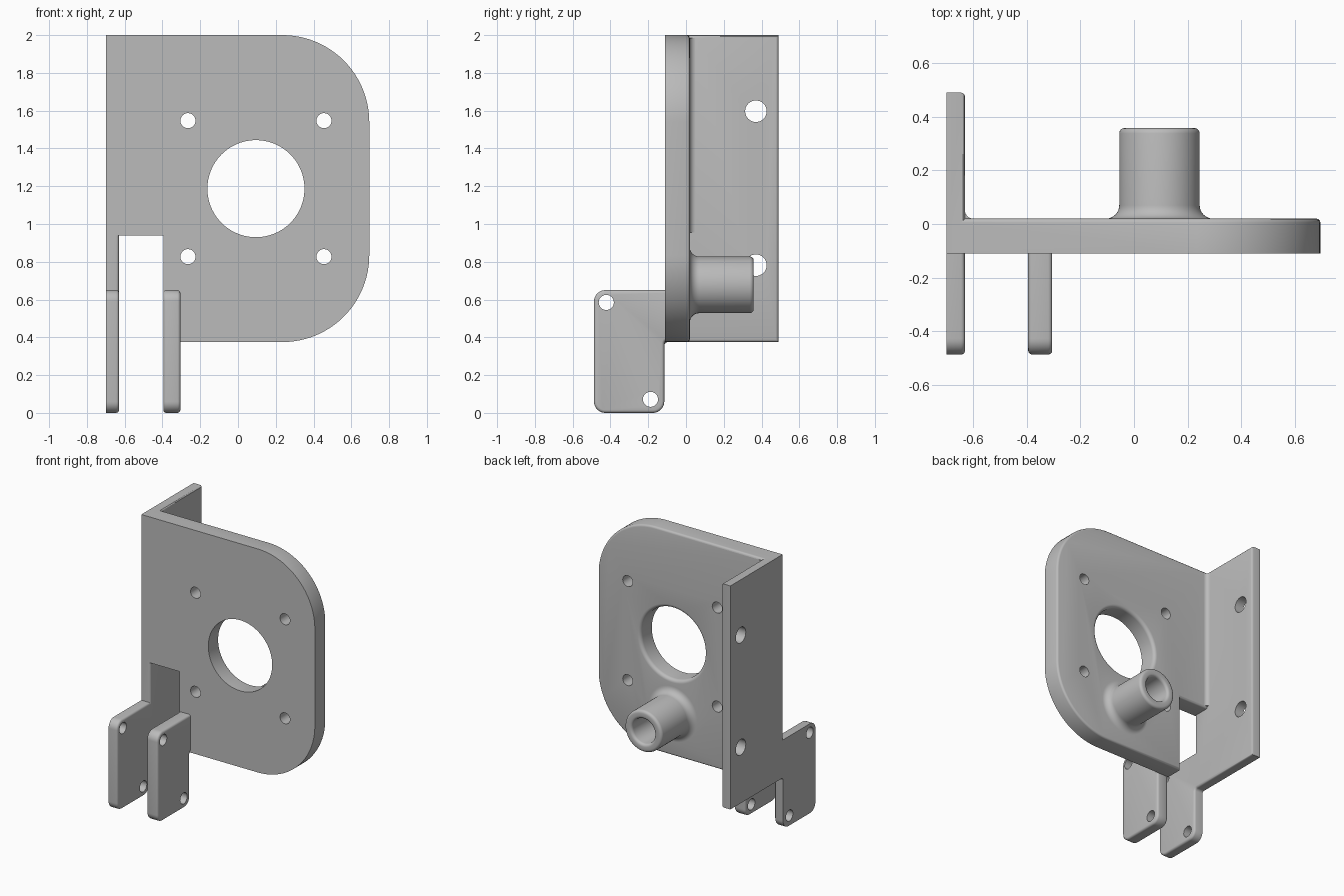
import bpy, bmesh, math
from mathutils import Vector

cube = bpy.data.objects.get("Cube")
if cube:
    bpy.data.objects.remove(cube, do_unlink=True)

grey = bpy.data.materials.new("plain_grey")
grey.use_nodes = True
colour = (0.5, 0.5, 0.5, 1)
grey.diffuse_color = colour
grey.node_tree.nodes["Principled BSDF"].inputs["Base Color"].default_value = colour

# How (u, v, depth) maps to (x, y, z) for each extrusion direction
MAPS = {"x": lambda u, v, w: (w, u, v),
        "y": lambda u, v, w: (u, w, v),
        "z": lambda u, v, w: (u, v, w)}


def make_object(name, bm):
    bmesh.ops.recalc_face_normals(bm, faces=bm.faces)
    mesh = bpy.data.meshes.new(name)
    bm.to_mesh(mesh)
    bm.free()
    obj = bpy.data.objects.new(name, mesh)
    bpy.context.collection.objects.link(obj)
    mesh.materials.append(grey)
    return obj


def rounded(corners, steps=8):
    """Outline from (u, v, radius) corners."""
    pts = []
    for i, (u, v, r) in enumerate(corners):
        p = Vector((u, v))
        if r == 0:
            pts.append(p)
            continue
        a = (Vector(corners[i - 1][:2]) - p).normalized()
        b = (Vector(corners[(i + 1) % len(corners)][:2]) - p).normalized()
        n = steps * 3 if r > 0.2 else steps
        centre = p + (a + b) * r        # all rounded corners are square
        for k in range(n + 1):
            t = k / n * math.pi / 2
            pts.append(centre - b * r * math.cos(t) - a * r * math.sin(t))
    return pts


def prism(name, pts, axis, start, end, round_start=0, round_end=0):
    """Extruded outline with optional rounding of each cap's rim."""
    bm = bmesh.new()
    f = MAPS[axis]
    low = [bm.verts.new(f(p[0], p[1], start)) for p in pts]
    high = [bm.verts.new(f(p[0], p[1], end)) for p in pts]
    caps = bm.faces.new(low), bm.faces.new(high)
    n = len(pts)
    for i in range(n):
        j = (i + 1) % n
        bm.faces.new((low[i], low[j], high[j], high[i]))
    bmesh.ops.recalc_face_normals(bm, faces=bm.faces)
    rims = [(list(c.edges), r) for c, r in zip(caps, (round_start, round_end)) if r]
    for rim, r in rims:
        bmesh.ops.bevel(bm, geom=rim, offset=r, segments=3, profile=0.5,
                        affect='EDGES', clamp_overlap=True)
    return make_object(name, bm)


def lathe(name, profile, axis, u, v, steps=64):
    """Closed solid of revolution from (radius, depth) points."""
    bm = bmesh.new()
    f = MAPS[axis]
    verts = [bm.verts.new(f(u + r, v, w)) for r, w in profile]
    edges = [bm.edges.new(pair) for pair in zip(verts, verts[1:])]
    bmesh.ops.spin(bm, geom=verts + edges, cent=f(u, v, 0), axis=f(0, 0, 1),
                   angle=math.tau, steps=steps)
    bmesh.ops.remove_doubles(bm, verts=bm.verts, dist=0.0001)
    return make_object(name, bm)


def cylinder(axis, u, v, r, start, end):
    return lathe("hole_cutter", [(0, start), (r, start), (r, end), (0, end)], axis, u, v, 32)


def combine(target, other, operation):
    mod = target.modifiers.new("combine", 'BOOLEAN')
    mod.operation = operation
    mod.solver = 'EXACT'
    mod.object = other
    bpy.context.view_layer.objects.active = target
    bpy.ops.object.modifier_apply(modifier=mod.name)
    bpy.data.objects.remove(other, do_unlink=True)


def arc(cu, cv, r, a0, a1, n=8):
    return [(cu + r * math.cos(math.radians(a0 + (a1 - a0) * k / n)),
             cv + r * math.sin(math.radians(a0 + (a1 - a0) * k / n))) for k in range(n + 1)]


FRONT, BACK, BASE = -0.11, 0.02, 0.375

# Main plate with two large round corners and the slot notch
bracket = prism("mounting_bracket", rounded([
    (-0.68, 2, 0), (0.695, 2, 0.46), (0.695, BASE, 0.46),
    (-0.395, BASE, 0), (-0.395, 0.94, 0), (-0.68, 0.94, 0)]),
    "y", FRONT, BACK, round_end=0.015)

# Side wall, with the outer lug in one piece
combine(bracket, prism("side_wall", rounded([
    (-0.487, 0, 0.06), (-0.115, 0, 0.06), (-0.115, BASE, 0.02), (0.49, BASE, 0),
    (0.49, 2, 0), (FRONT, 2, 0), (FRONT, 0.65, 0), (-0.487, 0.65, 0.06)]),
    "x", -0.70, -0.63, round_end=0.015), 'UNION')

# Inner lug
combine(bracket, prism("inner_lug", rounded([
    (-0.487, 0, 0.06), (-0.115, 0, 0.06), (-0.115, BASE + 0.01, 0.02),
    (-0.05, BASE + 0.01, 0), (-0.05, 0.65, 0), (-0.487, 0.65, 0.06)]),
    "x", -0.395, -0.305, 0.015, 0.015), 'UNION')

# Cove between wall and plate
combine(bracket, prism("corner_cove",
    [(-0.645, 0.005), (-0.6, 0.005)] + arc(-0.6, 0.05, 0.03, 270, 180) + [(-0.645, 0.05)],
    "z", 0.955, 1.985), 'UNION')

# Hollow boss with a flared foot
combine(bracket, lathe("hollow_boss",
    [(0, -0.03), (0.2, -0.03)] + arc(0.2, 0.07, 0.05, 270, 180)
    + arc(0.13, 0.338, 0.02, 0, 90, 4) + arc(0.11, 0.338, 0.02, 90, 180, 4)
    + [(0.09, BACK), (0, BACK)], "y", 0.095, 0.678), 'UNION')

# Central opening with a rounded rear rim
combine(bracket, lathe("opening_cutter",
    [(0, -0.2), (0.257, -0.2)] + arc(0.282, -0.005, 0.025, 180, 90, 5)
    + [(0.282, 0.1), (0, 0.1)], "y", 0.095, 1.187, 96), 'DIFFERENCE')

# Four screw holes around the opening
for sx in (-1, 1):
    for sz in (-1, 1):
        combine(bracket, cylinder("y", 0.095 + 0.36 * sx, 1.187 + 0.36 * sz, 0.04, -0.2, 0.1),
                'DIFFERENCE')

# Wall holes, then pin holes through both lugs
for y, z, r, end in ((0.37, 1.597, 0.057, -0.5), (0.37, 0.782, 0.057, -0.5),
                     (-0.422, 0.585, 0.04, -0.2), (-0.188, 0.072, 0.04, -0.2)):
    combine(bracket, cylinder("x", y, z, r, -0.8, end), 'DIFFERENCE')

bpy.ops.object.select_all(action='DESELECT')
bracket.select_set(True)
bpy.context.view_layer.objects.active = bracket
bpy.ops.object.shade_smooth_by_angle(angle=math.radians(32))
